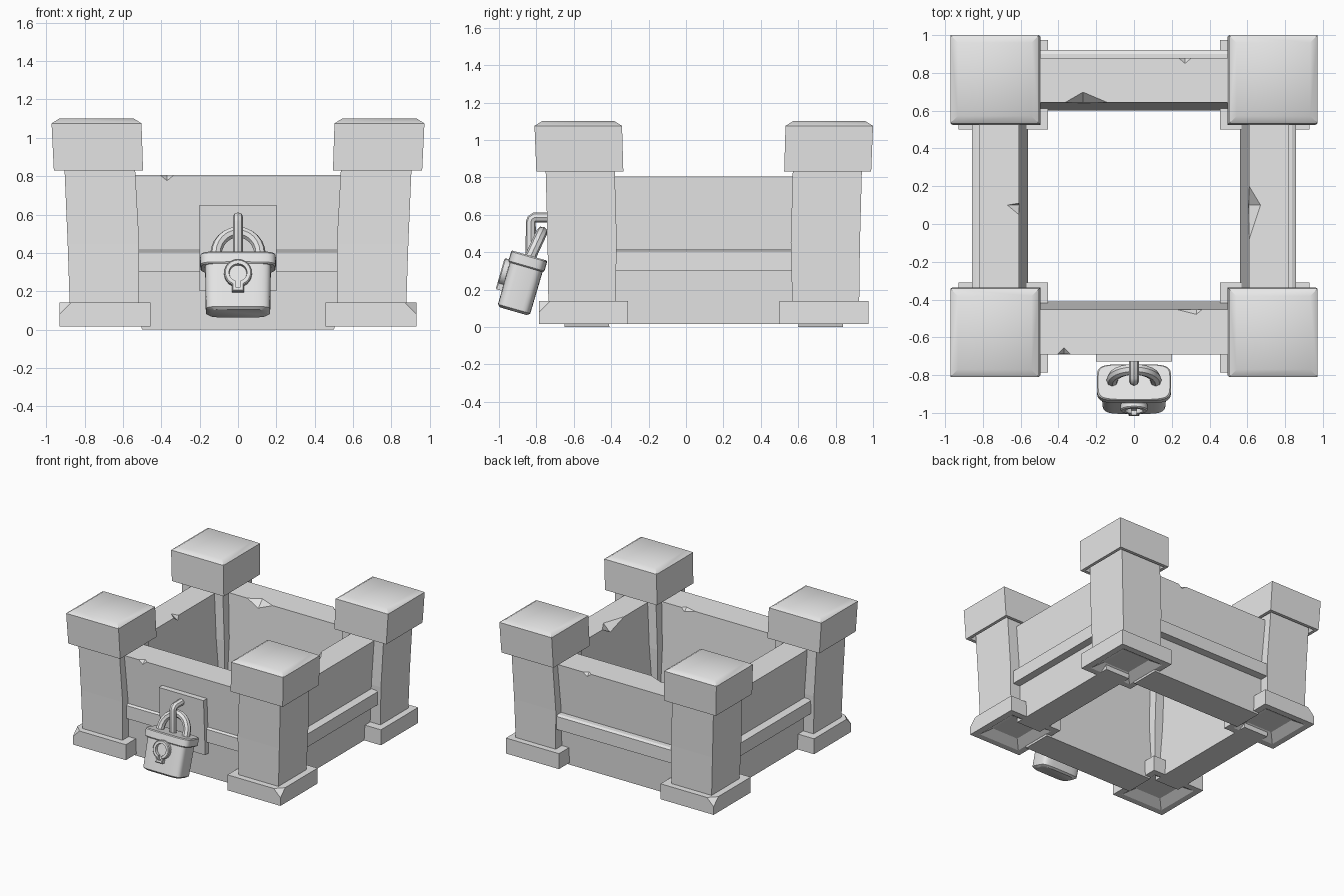
import bpy, bmesh, math
from mathutils import Vector, Matrix

cube = bpy.data.objects.get("Cube")
if cube:
    bpy.data.objects.remove(cube, do_unlink=True)

stone = bpy.data.materials.new("plain_grey")
stone.use_nodes = True
GREY = (0.8, 0.8, 0.8, 1)
stone.diffuse_color = GREY
stone.node_tree.nodes["Principled BSDF"].inputs["Base Color"].default_value = GREY

MID_Y = 0.095  # the fort is symmetric front to back about this line


def finish(bm, name, angle=None):
    bmesh.ops.recalc_face_normals(bm, faces=bm.faces)
    mesh = bpy.data.meshes.new(name)
    bm.to_mesh(mesh)
    bm.free()
    ob = bpy.data.objects.new(name, mesh)
    bpy.context.collection.objects.link(ob)
    mesh.materials.append(stone)
    if angle:
        select(ob)
        bpy.ops.object.shade_smooth_by_angle(angle=math.radians(angle))
    return ob


def select(ob):
    bpy.ops.object.select_all(action='DESELECT')
    ob.select_set(True)
    bpy.context.view_layer.objects.active = ob


def loft(rings):
    """Skin a stack of closed rings and cap both ends."""
    bm = bmesh.new()
    loops = [[bm.verts.new(p) for p in ring] for ring in rings]
    for a, b in zip(loops, loops[1:]):
        for i in range(len(a)):
            j = (i + 1) % len(a)
            bm.faces.new((a[i], a[j], b[j], b[i]))
    bm.faces.new(loops[0])
    bm.faces.new(loops[-1])
    return bm


def rect(x0, x1, y0, y1, z, inset=0.0):
    x0, x1, y0, y1 = x0 + inset, x1 - inset, y0 + inset, y1 - inset
    return [Vector(p) for p in ((x0, y0, z), (x1, y0, z), (x1, y1, z), (x0, y1, z))]


def place(rings, sx=1, back=False):
    """Mirror rings given for the front left quarter."""
    return [[Vector((p.x * sx, 2 * MID_Y - p.y if back else p.y, p.z)) for p in r]
            for r in rings]


def chip(ob, a, b, top, side, out):
    """Knock a triangular notch out of an edge running from a to b."""
    bm = bmesh.new()
    for p in (a, b, top, side, out):
        bm.verts.new(p)
    bmesh.ops.convex_hull(bm, input=bm.verts)
    cutter = finish(bm, "chip_cutter")
    cutter.hide_render = True
    mod = ob.modifiers.new("chip", 'BOOLEAN')
    mod.operation, mod.solver, mod.object = 'DIFFERENCE', 'EXACT', cutter
    select(ob)
    bpy.ops.object.modifier_apply(modifier=mod.name)
    bpy.data.objects.remove(cutter, do_unlink=True)


# corner towers: plinth, leaning shaft and domed cap
base = (0.455, 0.93, -0.785, -0.31)
plinth = [rect(*base, 0.06, 0.12), rect(*base, 0.015, 0.05),
          rect(*base, 0.015), rect(*base, 0.14)]
shaft = [rect(0.52, 0.875, -0.735, -0.38, 0.06), rect(0.515, 0.888, -0.74, -0.37, 0.45),
         rect(0.54, 0.907, -0.752, -0.383, 0.9)]
low, high = (0.495, 0.96, -0.8, -0.335), (0.503, 0.972, -0.81, -0.342)
cap = [rect(*low, 0.87, 0.04), rect(*low, 0.83, 0.025), rect(*low, 0.83),
       rect(*high, 1.075), rect(*high, 1.1, 0.04)]

for sx, side in ((1, "left"), (-1, "right")):
    for back in (False, True):
        tag = f"{'back' if back else 'front'}_{side}"
        bm = loft(place(plinth, sx, back))
        if not (back and sx > 0):
            # broken outer corner
            outer = Vector((0.93 * sx, 2 * MID_Y + 0.785 if back else -0.785, 0.14))
            n = Vector((sx, 1 if back else -1, 1)).normalized()
            cut = bmesh.ops.bisect_plane(
                bm, geom=bm.verts[:] + bm.edges[:] + bm.faces[:],
                plane_co=outer - Vector((0.06 * sx, 0, 0)), plane_no=n, clear_outer=True)
            rim = [e for e in cut["geom_cut"] if isinstance(e, bmesh.types.BMEdge)]
            bmesh.ops.holes_fill(bm, edges=rim)
        finish(bm, f"{tag}_plinth")
        finish(loft(place(shaft, sx, back)), f"{tag}_shaft")
        finish(loft(place(cap, sx, back)), f"{tag}_cap", 40)

# outward leaning walls, in two halves like cut slabs, each with a raised band
TOP = 0.805
long_wall = [rect(-0.5, 0.5, -0.65, -0.41, 0), rect(-0.54, 0.54, -0.657, -0.418, 0.14),
             rect(-0.56, 0.56, -0.69, -0.453, TOP)]
side_wall = [rect(0.56, 0.78, -0.42, 0.61, 0.015), rect(0.61, 0.82, -0.42, 0.61, TOP)]
walls = {"front": finish(loft(long_wall), "front_wall"),
         "back": finish(loft(place(long_wall, 1, True)), "back_wall"),
         "left": finish(loft(side_wall), "left_wall"),
         "right": finish(loft(place(side_wall, -1)), "right_wall")}


def long_band(out):
    return [rect(-0.56, 0.56, out, -0.6, 0.3), rect(-0.56, 0.56, out, -0.6, 0.405),
            rect(-0.56, 0.56, out + 0.02, -0.6, 0.415)]


side_band = [rect(0.7, 0.857, -0.42, 0.61, 0.3), rect(0.7, 0.857, -0.42, 0.61, 0.405),
             rect(0.7, 0.837, -0.42, 0.61, 0.415)]
finish(loft(long_band(-0.69)), "front_band")
finish(loft(place(long_band(-0.73), 1, True)), "back_band")
finish(loft(side_band), "left_band")
finish(loft(place(side_band, -1)), "right_band")


def edge_chip(wall, along_x, edge, a, b, tip, depth, drop):
    """Chip a wall's top edge; depth is signed toward the wall's middle."""
    def pt(s, t, z):
        return Vector((s, t, z) if along_x else (t, s, z))
    chip(walls[wall], pt(a, edge, TOP), pt(b, edge, TOP), pt(tip, edge + depth, TOP),
         pt(tip, edge, TOP - drop), pt(tip, edge - depth, TOP + drop))


edge_chip("front", True, -0.69, -0.405, -0.335, -0.37, 0.035, 0.03)
edge_chip("front", True, -0.453, 0.23, 0.36, 0.33, -0.025, 0.03)
edge_chip("back", True, 0.643, -0.365, -0.14, -0.27, 0.055, 0.06)
edge_chip("back", True, 0.88, 0.235, 0.305, 0.27, -0.03, 0.03)
edge_chip("left", False, 0.61, -0.08, 0.2, 0.1, 0.06, 0.06)
edge_chip("right", False, -0.61, 0.05, 0.11, 0.1, -0.06, 0.04)

# mounting plate on the front wall
finish(loft([rect(-0.2, 0.2, -0.705, -0.6, 0.2), rect(-0.2, 0.2, -0.727, -0.6, 0.65)]),
       "lock_plate")

# padlock, tilted away from the wall
TILT = Matrix.Translation((0, -0.837, 0.382)) @ Matrix.Rotation(math.radians(-16), 4, 'X')


def oval(half_x, half_y, z, n=40, power=0.4):
    def shape(v):
        return math.copysign(abs(v) ** power, v)
    angles = [2 * math.pi * i / n for i in range(n)]
    return [Vector((half_x * shape(math.cos(a)), half_y * shape(math.sin(a)), z))
            for a in angles]


def keyhole(r, stem, drop, y):
    """Round head with a straight stem below, as a ring facing the front."""
    start = math.asin(stem / r)
    arc = [start + (2 * math.pi - 2 * start) * i / 20 for i in range(21)]
    pts = [(-r * math.sin(a), -r * math.cos(a)) for a in arc]
    pts += [(stem, -drop), (-stem, -drop)]
    return [Vector((x, y, z - 0.122)) for x, z in pts]


lock_parts = {
    "lock_body": [oval(0.15, 0.075, -0.31), oval(0.168, 0.09, -0.297), oval(0.172, 0.092, -0.03)],
    "lock_rim": [oval(0.19, 0.095, -0.065), oval(0.197, 0.1, -0.058),
                 oval(0.197, 0.1, -0.007), oval(0.19, 0.095, 0)],
    "keyhole_surround": [keyhole(0.072, 0.03, 0.1, -0.07), keyhole(0.072, 0.03, 0.1, -0.118),
                         keyhole(0.066, 0.025, 0.095, -0.124),
                         keyhole(0.047, 0.014, 0.08, -0.124),
                         keyhole(0.045, 0.012, 0.078, -0.1)],
}
for name, rings in lock_parts.items():
    finish(loft(rings), name, 35).matrix_world = TILT


def tube(name, points, radius):
    curve = bpy.data.curves.new(name, 'CURVE')
    curve.dimensions = '3D'
    curve.bevel_depth, curve.bevel_resolution, curve.use_fill_caps = radius, 2, True
    spline = curve.splines.new('POLY')
    spline.points.add(len(points) - 1)
    for p, co in zip(spline.points, points):
        p.co = (*co, 1)
    ob = bpy.data.objects.new(name, curve)
    bpy.context.collection.objects.link(ob)
    curve.materials.append(stone)
    select(ob)
    bpy.ops.object.convert(target='MESH')
    bpy.ops.object.shade_smooth_by_angle(angle=math.radians(40))


# shackle arch and the hook it hangs from
lean = math.radians(25)
arch = []
for i in range(-1, 14):
    a = math.pi * max(0, min(12, i)) / 12
    up = -0.06 if i in (-1, 13) else 0.13 * math.sin(a)
    arch.append((0.115 * math.cos(a), -0.825 + up * math.sin(lean), 0.39 + up * math.cos(lean)))
tube("shackle", arch, 0.03)
tube("hook", [(0, -0.7, 0.585), (0, -0.81, 0.585), (0, -0.825, 0.575),
              (0, -0.83, 0.56), (0, -0.83, 0.36)], 0.027)
